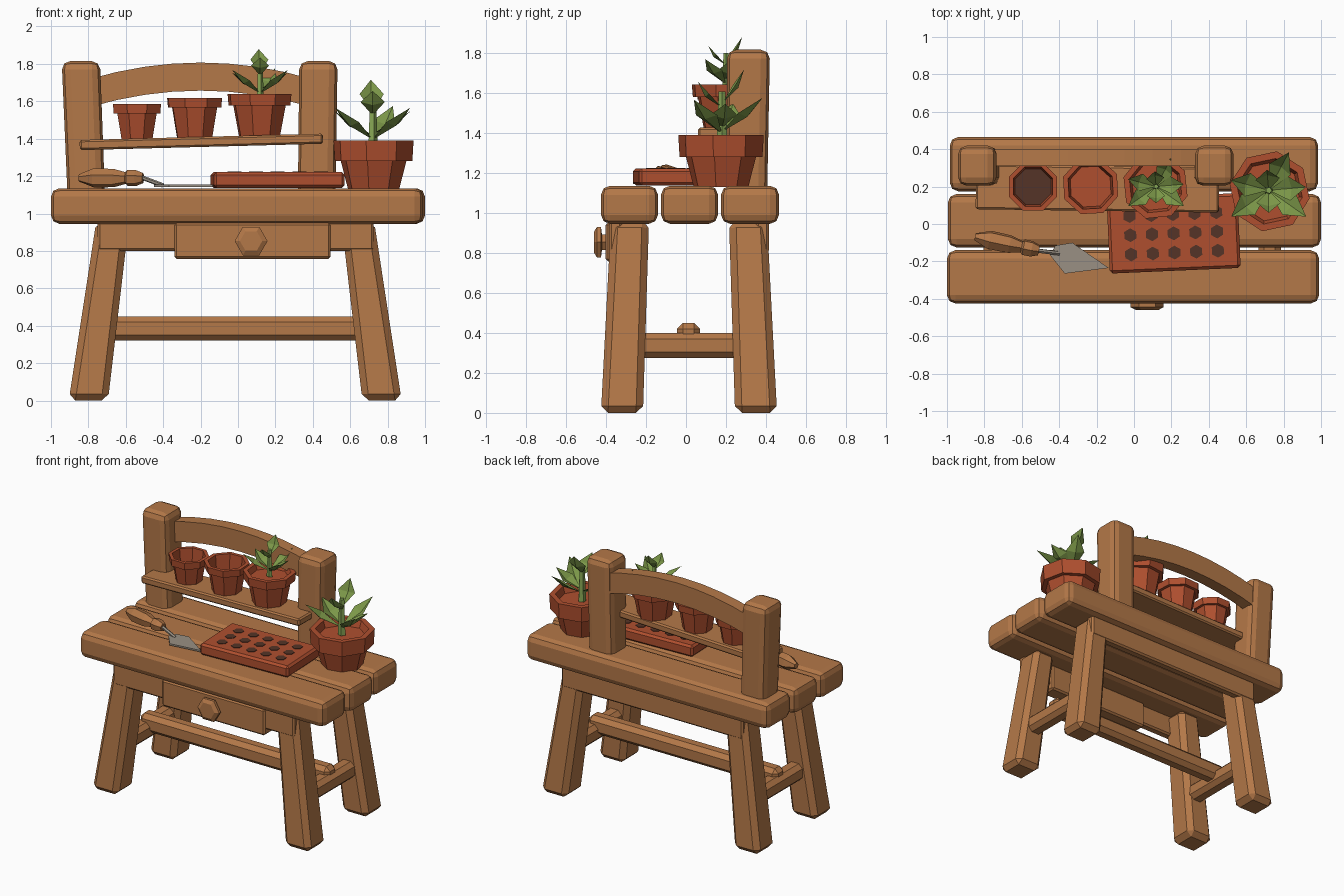
import bpy, bmesh
from math import radians, cos, sin, pi
from mathutils import Vector, Matrix

if "Cube" in bpy.data.objects:
    bpy.data.objects.remove(bpy.data.objects["Cube"], do_unlink=True)


def material(name, r, g, b):
    m = bpy.data.materials.new(name)
    m.use_nodes = True
    m.diffuse_color = (r, g, b, 1)
    m.node_tree.nodes["Principled BSDF"].inputs["Base Color"].default_value = (r, g, b, 1)
    return m


WOOD = material("warm wood", 0.456, 0.188, 0.065)
CLAY = material("terracotta", 0.429, 0.078, 0.028)
SOIL = material("dark soil", 0.09, 0.034, 0.02)
LEAF = material("leaf green", 0.2, 0.31, 0.065)
STEM = material("stem green", 0.24, 0.38, 0.09)
METAL = material("dull metal", 0.32, 0.28, 0.23)


def finish(name, bm, mats, bevel=0, segments=1):
    bmesh.ops.recalc_face_normals(bm, faces=bm.faces[:])
    mesh = bpy.data.meshes.new(name)
    bm.to_mesh(mesh)
    bm.free()
    for m in mats:
        mesh.materials.append(m)
    ob = bpy.data.objects.new(name, mesh)
    bpy.context.collection.objects.link(ob)
    if bevel:
        mod = ob.modifiers.new("soft edges", "BEVEL")
        mod.width, mod.segments, mod.limit_method = bevel, segments, "NONE"
    return ob


def block(name, low, high, size, top_size=None, mat=WOOD, bevel=0.03, segments=1):
    """Box from the centre of its base to the centre of its top, may lean and taper."""
    bm = bmesh.new()
    bmesh.ops.create_cube(bm, size=1)
    for v in bm.verts:
        c, s = (high, top_size or size) if v.co.z > 0 else (low, size)
        v.co = (c[0] + v.co.x * s[0], c[1] + v.co.y * s[1], c[2])
    return finish(name, bm, [mat], bevel, segments)


def slab(name, x, y, z, **kw):
    """Upright box given by its three ranges."""
    cx, cy = sum(x) / 2, sum(y) / 2
    return block(name, (cx, cy, z[0]), (cx, cy, z[1]), (x[1] - x[0], y[1] - y[0]), **kw)


def lathe(name, profile, sides, origin, axis=(0, 0, 1), spin=0, mats=(WOOD,)):
    """Turned part from (radius, height) points; the last cap takes the last material."""
    bm = bmesh.new()
    rings = [[bm.verts.new((r * cos(spin + 2 * pi * i / sides),
                            r * sin(spin + 2 * pi * i / sides), h))
              for i in range(sides)] for r, h in profile]
    for a, b in zip(rings, rings[1:]):
        for i in range(sides):
            j = (i + 1) % sides
            bm.faces.new((a[i], a[j], b[j], b[i]))
    bm.faces.new(rings[0])
    bm.faces.new(rings[-1]).material_index = len(mats) - 1
    turn = Vector((0, 0, 1)).rotation_difference(Vector(axis)).to_matrix().to_4x4()
    bm.transform(Matrix.Translation(origin) @ turn)
    return finish(name, bm, mats)


# Table top planks
for name, x, y in (("front_plank", (-1, 0.99), (-0.425, -0.14)),
                   ("middle_plank", (-0.995, 1), (-0.125, 0.16)),
                   ("back_plank", (-0.985, 0.985), (0.175, 0.465))):
    slab(name, x, y, (0.945, 1.135), bevel=0.045, segments=2)

# Splayed legs and the stretchers between them
for side, s in (("left", 1), ("right", -1)):
    for end, e in (("front", -1), ("back", 1)):
        block(f"{end}_leg_{side}", (s * 0.785 - 0.015, e * 0.335 + 0.015, 0),
              (s * 0.655 - 0.015, e * 0.295 + 0.015, 0.96),
              (0.21, 0.21), (0.175, 0.19), bevel=0.035)
    x = s * 0.735 - 0.01
    slab(f"side_stretcher_{side}", (x - 0.06, x + 0.06), (-0.26, 0.3), (0.275, 0.4))
slab("long_stretcher", (-0.78, 0.76), (-0.045, 0.07), (0.32, 0.45))

# Aprons, drawer and knob
slab("front_apron", (-0.75, 0.725), (-0.385, -0.32), (0.8, 0.955), bevel=0.012)
slab("back_apron", (-0.75, 0.725), (0.35, 0.415), (0.8, 0.955), bevel=0.012)
slab("drawer_front", (-0.34, 0.495), (-0.402, -0.29), (0.757, 0.95), bevel=0.012)
lathe("drawer_knob", [(0.045, 0), (0.045, 0.03), (0.088, 0.035), (0.088, 0.055), (0.06, 0.07)],
      6, (0.07, -0.39, 0.853), (0, -1, 0))

# Back posts
for name, low, high in (("back_post_right", -0.81, -0.84), ("back_post_left", 0.42, 0.43)):
    block(name, (low, 0.305, 1.06), (high, 0.312, 1.815), (0.2, 0.2), (0.205, 0.215),
          bevel=0.045, segments=2)

# Arched rail between the posts
bm = bmesh.new()
rings = []
for i in range(9):
    x = -0.8 + 1.2 * i / 8
    top = 1.807 - 0.07 * ((x + 0.2) / 0.53) ** 2
    rings.append([bm.verts.new((x, y, z)) for y, z in
                  ((0.31, top - 0.15), (0.4, top - 0.15), (0.4, top), (0.31, top))])
for a, b in zip(rings, rings[1:]):
    for i in range(4):
        j = (i + 1) % 4
        bm.faces.new((a[i], a[j], b[j], b[i]))
bm.faces.new(rings[0])
bm.faces.new(rings[-1])
finish("arched_rail", bm, [WOOD])

# Slightly tilted shelf
shelf = slab("shelf", (-0.65, 0.65), (-0.12, 0.12), (-0.027, 0.027), bevel=0.01)
shelf.location = (-0.195, 0.19, 1.383)
shelf.rotation_euler = (0, radians(-1.5), radians(-0.8))


# Plant pots
def pot(name, x, y, z, r, height, rim, fill, depth, spin=0):
    r *= 1.06
    lathe(name, [(0.64 * r, 0), (0.82 * r, height - rim), (0.97 * r, height - rim),
                 (r, height), (0.82 * r, height), (0.74 * r, height - depth)],
          8, (x, y, z), spin=radians(22.5 + spin), mats=(CLAY, fill))


pot("small_pot", -0.54, 0.2, 1.395, 0.131, 0.19, 0.05, SOIL, 0.1)
pot("medium_pot", -0.232, 0.2, 1.405, 0.147, 0.212, 0.05, CLAY, 0.12, 3)
pot("shelf_plant_pot", 0.115, 0.2, 1.412, 0.168, 0.228, 0.062, CLAY, 0.04, 6)
pot("table_plant_pot", 0.725, 0.175, 1.13, 0.205, 0.26, 0.11, CLAY, 0.05, 12)


# Plants: a stem with folded, diamond shaped leaves
def plant(name, x, y, z, scale):
    base = Vector((x, y, z))
    lathe(name + "_stem", [(0.028 * scale, 0), (0.018 * scale, 0.26 * scale)], 5, base,
          mats=(STEM,))
    bm = bmesh.new()
    # Direction, reach, start height, tip height
    for angle, reach, low, high in ((62, 0.23, 0.06, 0.23), (-35, 0.245, 0.05, 0.22),
                                    (215, 0.245, 0.05, 0.22), (165, 0.21, 0.07, 0.2),
                                    (5, 0.2, 0.08, 0.2), (95, 0.11, 0.2, 0.37),
                                    (-90, 0.12, 0.18, 0.31)):
        out = Vector((cos(radians(angle)), sin(radians(angle)), 0))
        across = Vector((-out.y, out.x, 0)) * 0.065
        start = Vector((0, 0, low))
        tip = out * reach + Vector((0, 0, high))
        fold = (tip - start).cross(across).normalized() * 0.025
        mid = start.lerp(tip, 0.55)
        a, l, m, r, t = [bm.verts.new(base + p * scale) for p in
                         (start, mid + across, mid - fold, mid - across, tip)]
        for f in ((a, m, l), (a, r, m), (l, m, t), (m, r, t)):
            bm.faces.new(f)
    finish(name + "_leaves", bm, [LEAF])


plant("table_plant", 0.72, 0.18, 1.345, 1)
plant("shelf_plant", 0.118, 0.2, 1.605, 0.74)

# Seed tray with dark planting holes
tray = slab("seed_tray", (-0.35, 0.35), (-0.2, 0.2), (0, 0.085), mat=CLAY, bevel=0.015)
bm = bmesh.new()
for col in range(-2, 3):
    for row in range(-1, 2):
        bmesh.ops.create_cone(bm, cap_ends=True, segments=6, radius1=0.037, radius2=0.037,
                              depth=0.004,
                              matrix=Matrix.Translation((col * 0.116, row * 0.103, 0.086)))
holes = finish("tray_holes", bm, [SOIL])
for ob in (tray, holes):
    ob.location = (0.212, -0.05, 1.137)
    ob.rotation_euler.z = radians(2.5)

# Trowel: turned handle, bent neck and flat blade
lathe("trowel_handle", [(0.02, 0), (0.052, 0.08), (0.05, 0.19), (0.032, 0.255),
                        (0.044, 0.265), (0.044, 0.31), (0.028, 0.35)],
      6, (-0.85, -0.068, 1.19), Vector((0.35, -0.075, 0)).normalized())
neck = Vector((0.12, -0.015, -0.045))
lathe("trowel_neck", [(0.012, 0), (0.012, neck.length)], 6, (-0.52, -0.142, 1.195),
      neck.normalized(), mats=(METAL,))
bm = bmesh.new()
outline = ((-0.45, -0.165), (-0.37, -0.265), (-0.135, -0.235), (-0.33, -0.1), (-0.42, -0.115))
face = bm.faces.new([bm.verts.new((x, y, 1.143)) for x, y in outline])
lifted = bmesh.ops.extrude_face_region(bm, geom=[face])["geom"]
bmesh.ops.translate(bm, vec=(0, 0, 0.012),
                    verts=[v for v in lifted if isinstance(v, bmesh.types.BMVert)])
finish("trowel_blade", bm, [METAL])
